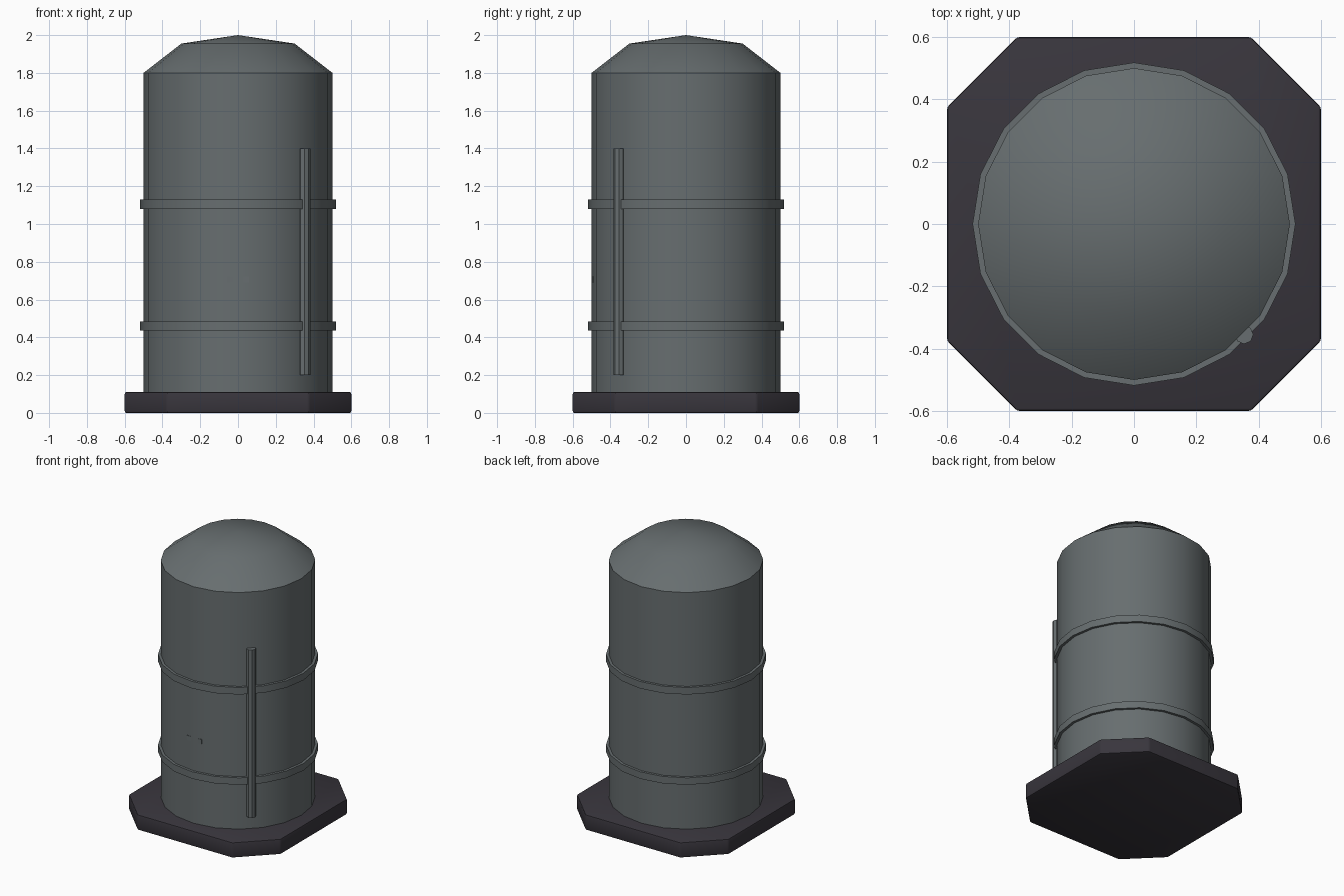
import bpy, bmesh, math

if "Cube" in bpy.data.objects:
    bpy.data.objects.remove(bpy.data.objects["Cube"])


def material(name, rgb):
    m = bpy.data.materials.new(name)
    m.diffuse_color = (*rgb, 1)
    m.use_nodes = True
    m.node_tree.nodes["Principled BSDF"].inputs["Base Color"].default_value = m.diffuse_color
    return m


GREY = material("slate grey", (0.135, 0.155, 0.160))
DARK = material("dark charcoal", (0.040, 0.036, 0.046))


def finish(name, bm, mat, smooth=True):
    bmesh.ops.recalc_face_normals(bm, faces=bm.faces)
    me = bpy.data.meshes.new(name)
    bm.to_mesh(me)
    bm.free()
    me.materials.append(mat)
    ob = bpy.data.objects.new(name, me)
    bpy.context.collection.objects.link(ob)
    if smooth:
        bpy.ops.object.select_all(action='DESELECT')
        ob.select_set(True)
        bpy.context.view_layer.objects.active = ob
        bpy.ops.object.shade_smooth_by_angle(angle=math.radians(30))
    return ob


def lathe(name, profile, sides, mat, closed=False, centre=(0, 0), smooth=True):
    """Spin a (radius, z) profile around a vertical axis."""
    bm = bmesh.new()
    verts = [bm.verts.new((r, 0, z)) for r, z in profile]
    pairs = list(zip(verts, verts[1:]))
    if closed:
        pairs.append((verts[-1], verts[0]))
    edges = [bm.edges.new(p) for p in pairs]
    bmesh.ops.spin(bm, geom=verts + edges, cent=(0, 0, 0), axis=(0, 0, 1),
                   angle=math.tau, steps=sides, use_duplicate=False)
    bmesh.ops.remove_doubles(bm, verts=bm.verts, dist=1e-4)
    bmesh.ops.translate(bm, verts=bm.verts, vec=(*centre, 0))
    return finish(name, bm, mat, smooth)


# Tank body with its shallow domed lid
lathe("tank_body", [(0, 0.09), (0.5, 0.09), (0.5, 1.8), (0.3, 1.955), (0, 2.0)],
      20, GREY)

# Two hoops around the tank
for name, z in (("lower_band", 0.435), ("upper_band", 1.08)):
    lathe(name, [(0.49, z), (0.518, z), (0.518, z + 0.05), (0.49, z + 0.05)],
          20, GREY, closed=True)

# Vertical pipe on the front right
lathe("side_pipe", [(0, 0.2), (0.03, 0.2), (0.03, 1.4), (0, 1.4)],
      8, GREY, centre=(0.353, -0.355), smooth=False)

# Small latch plate, nearly flush with the front
bm = bmesh.new()
bmesh.ops.create_cube(bm, size=1)
bmesh.ops.scale(bm, vec=(0.115, 0.02, 0.032), verts=bm.verts)
bmesh.ops.translate(bm, vec=(0, -0.486, 0.706), verts=bm.verts)
finish("latch_plate", bm, GREY, smooth=False)

# Base slab: square with cut corners and softened edges
bm = bmesh.new()
a, b = 0.6, 0.375
outline = [(b, -a), (a, -b), (a, b), (b, a), (-b, a), (-a, b), (-a, -b), (-b, -a)]
face = bm.faces.new([bm.verts.new((x, y, 0)) for x, y in outline])
top = bmesh.ops.extrude_face_region(bm, geom=[face])["geom"]
bmesh.ops.translate(bm, vec=(0, 0, 0.11),
                    verts=[g for g in top if isinstance(g, bmesh.types.BMVert)])
bmesh.ops.recalc_face_normals(bm, faces=bm.faces)
bmesh.ops.bevel(bm, geom=bm.edges[:], offset=0.01, segments=2, profile=0.5,
                affect='EDGES')
finish("base_slab", bm, DARK)
